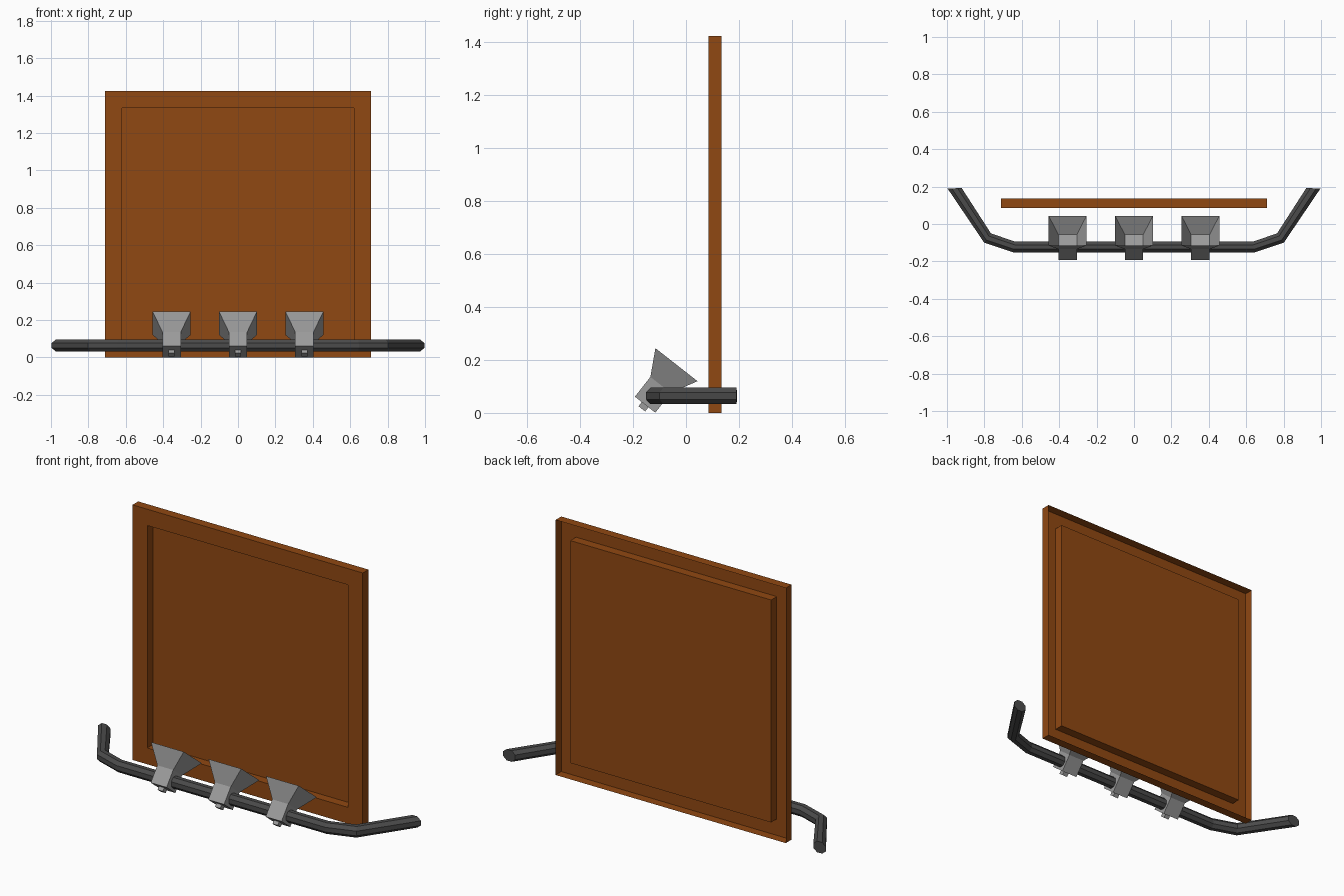
import bpy, bmesh, math
from mathutils import Vector

if "Cube" in bpy.data.objects:
    bpy.data.objects.remove(bpy.data.objects["Cube"])


def material(name, rgb):
    m = bpy.data.materials.new(name)
    m.diffuse_color = (*rgb, 1)
    m.use_nodes = True
    m.node_tree.nodes["Principled BSDF"].inputs["Base Color"].default_value = m.diffuse_color
    return m


def make_object(name, bm, mat, fix_normals=True):
    if fix_normals:
        bmesh.ops.recalc_face_normals(bm, faces=bm.faces)
    me = bpy.data.meshes.new(name)
    bm.to_mesh(me)
    bm.free()
    me.materials.append(mat)
    ob = bpy.data.objects.new(name, me)
    bpy.context.collection.objects.link(ob)
    return ob


def loft(bm, rings, cap_start=False, cap_end=False):
    """Join a list of equal-length point rings with quads."""
    loops = [[bm.verts.new(p) for p in r] for r in rings]
    for a, b in zip(loops, loops[1:]):
        n = len(a)
        for i in range(n):
            j = (i + 1) % n
            bm.faces.new((a[i], a[j], b[j], b[i]))
    if cap_start:
        bm.faces.new(loops[0][::-1])
    if cap_end:
        bm.faces.new(loops[-1])


brown = material("brown", (0.28, 0.065, 0.006))
dark = material("dark_grey", (0.07, 0.07, 0.07))
grey = material("grey", (0.33, 0.33, 0.33))

# Backboard: thin pressed sheet with folded rim and recessed centre, open at the back
FRONT, BACK, MID_Z = 0.085, 0.135, 0.712


def rect(half, y):
    return [(sx * half, y, MID_Z + sz * (half + 0.001))
            for sx, sz in ((-1, -1), (1, -1), (1, 1), (-1, 1))]


bm = bmesh.new()
loft(bm, [rect(0.711, BACK), rect(0.711, FRONT), rect(0.62, FRONT), rect(0.62, BACK)],
     cap_end=True)
make_object("backboard", bm, brown)

# Bar: octagonal tube with mitred bends; each section is (centre, half width) in plan
half_path = [((0.641, -0.123), (0.005, -0.0285)),
             ((0.783, -0.075), (0.018, -0.025)),
             ((0.959, 0.191), (0.038, -0.001))]
sections = [((-c[0], c[1]), (-h[0], h[1])) for c, h in reversed(half_path)] + half_path
rings = []
for c, h in sections:
    ring = []
    for i in range(8):
        t = math.radians(22.5 + 45 * i)
        u, v = math.cos(t) / math.cos(math.pi / 8), math.sin(t) / math.cos(math.pi / 8)
        ring.append((c[0] + h[0] * u, c[1] + h[1] * u, 0.064 + 0.031 * v))
    rings.append(ring)
bm = bmesh.new()
loft(bm, rings, True, True)
make_object("bar", bm, dark)

# Floodlights: tilted box with an open flared shade and a small rear stud
AXIS = Vector((0, 0.617, 0.787))
DOWN = Vector((0, 0.787, -0.617))
SIDE = Vector((1, 0, 0))
BASE = Vector((0, -0.1545, 0.031))


def square(dist, half):
    return [BASE + AXIS * dist + SIDE * (sx * half) + DOWN * (sd * half)
            for sx, sd in ((-1, -1), (1, -1), (1, 1), (-1, 1))]


bm = bmesh.new()
loft(bm, [square(0, 0.049), square(0.095, 0.049)], True, True)
loft(bm, [square(-0.02, 0.016), square(0, 0.016)], True, True)
bmesh.ops.recalc_face_normals(bm, faces=bm.faces)
loft(bm, [square(0.095, 0.049), square(0.192, 0.101)])
lamp = make_object("floodlight_centre", bm, grey)
for name, x in (("floodlight_left", -0.355), ("floodlight_right", 0.355)):
    ob = bpy.data.objects.new(name, lamp.data)
    ob.location.x = x
    bpy.context.collection.objects.link(ob)
